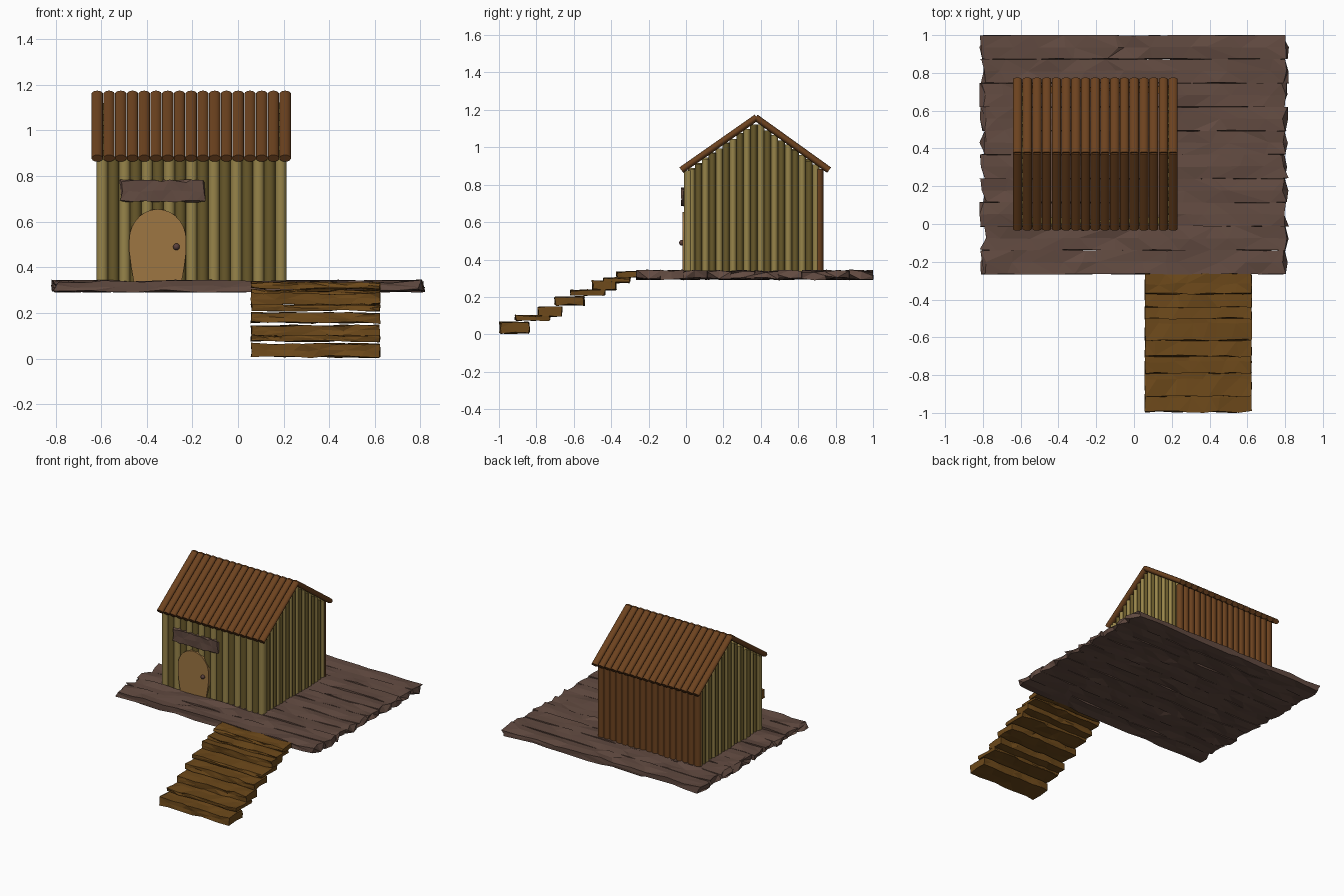
import bpy, bmesh, math, random
from mathutils import Vector, Matrix

if "Cube" in bpy.data.objects:
    bpy.data.objects.remove(bpy.data.objects["Cube"])

random.seed(4)


def material(name, r, g, b):
    m = bpy.data.materials.new(name)
    m.diffuse_color = [(c / 255) ** 2.2 for c in (r, g, b)] + [1]
    m.use_nodes = True
    m.node_tree.nodes["Principled BSDF"].inputs["Base Color"].default_value = m.diffuse_color
    return m


DECK = material("weathered_wood", 98, 76, 67)
STEP = material("step_wood", 108, 74, 32)
BROWN = material("brown_log", 108, 68, 36)
LIGHT = material("light_cane", 150, 131, 75)
DARK = material("dark_cane", 104, 89, 46)
TAN = material("door_wood", 156, 117, 68)
KNOB = material("knob", 90, 66, 62)


def finish(name, bm, mat, smooth=False):
    bmesh.ops.recalc_face_normals(bm, faces=bm.faces)
    me = bpy.data.meshes.new(name)
    bm.to_mesh(me)
    bm.free()
    me.materials.append(mat)
    ob = bpy.data.objects.new(name, me)
    bpy.context.collection.objects.link(ob)
    if smooth:
        bpy.context.view_layer.objects.active = ob
        ob.select_set(True)
        bpy.ops.object.shade_smooth_by_angle(angle=math.radians(40))
        ob.select_set(False)
    return ob


def plank(name, x, y, z, mat, seg=12, jit=(0.02, 0.004, 0.006)):
    """Rough-hewn board along x: eight-point section, jittered at every station."""
    bm = bmesh.new()
    sect = [(0, 0), (.5, 0), (1, 0), (1, .5), (1, 1), (.5, 1), (0, 1), (0, .5)]
    rings = []
    for i in range(seg + 1):
        t = i / seg
        end = i in (0, seg)
        inward = 1 if i == 0 else -1
        ring = []
        for u, v in sect:
            dx = inward * random.uniform(0, jit[0]) if end else random.uniform(-.4, .4) * (x[1] - x[0]) / seg
            ring.append(bm.verts.new((
                x[0] + t * (x[1] - x[0]) + dx,
                y[0] + u * (y[1] - y[0]) + random.uniform(-1, 1) * jit[1],
                z[0] + v * (z[1] - z[0]) + random.uniform(-1, 1) * jit[2])))
        rings.append(ring)
    for a, b in zip(rings, rings[1:]):
        for k in range(8):
            bm.faces.new((a[k], a[(k + 1) % 8], b[(k + 1) % 8], b[k]))
    bm.faces.new(rings[0])
    bm.faces.new(rings[-1])
    bmesh.ops.triangulate(bm, faces=bm.faces)
    return finish(name, bm, mat)


def log(name, a, b, rx, ry, mat):
    """Round pole from a to b; rx is its half-width along world x."""
    a, b = Vector(a), Vector(b)
    w = (b - a).normalized()
    u = Vector((1, 0, 0))
    v = w.cross(u)
    rot = Matrix((u, v, w)).transposed().to_4x4()
    bm = bmesh.new()
    bmesh.ops.create_cone(bm, cap_ends=True, segments=14, radius1=1, radius2=1, depth=(b - a).length)
    bm.transform(Matrix.Translation((a + b) / 2) @ rot @ Matrix.Diagonal((rx, ry, 1, 1)))
    return finish(name, bm, mat, True)


# deck: ten rough boards
for i in range(10):
    y0 = -0.265 + i * 0.1265
    plank(f"deck_board_{i}", (-0.82, 0.82), (y0, y0 + 0.1255), (0.297, 0.338), DECK, 12, (0.04, 0.003, 0.008))

# steps: overlapping treads, front to back
treads = [(-.995, -.84, .008, .065), (-.91, -.73, .076, .10), (-.79, -.665, .098, .145),
          (-.70, -.545, .157, .20), (-.615, -.435, .212, .236), (-.50, -.375, .238, .285),
          (-.44, -.30, .278, .30), (-.37, -.265, .307, .334)]
for i, (y0, y1, z0, z1) in enumerate(treads):
    plank(f"step_{i}", (0.055, 0.625), (y0, y1), (z0, z1), STEP, 7, (0.006, 0.006, 0.006))

# front and back walls
X0, X1, N = -0.595, 0.188, 17
FLOOR = 0.33
for i in range(N):
    x = X0 + (X1 - X0) * i / (N - 1)
    cane = DARK if i % 2 else LIGHT
    log(f"front_wall_pole_{i}", (x, 0.014, FLOOR), (x, 0.014, 0.875), 0.0255, 0.025, cane)
    log(f"back_wall_pole_{i}", (x, 0.712, FLOOR), (x, 0.712, 0.885), 0.0255, 0.022, BROWN)

# gable walls, pole tops following the roof slope
for side, x in (("left", X0), ("right", X1)):
    for i in range(19):
        y = 0.03 + 0.665 * i / 18
        top = 1.14 - 0.71 * abs(y - 0.375) - random.uniform(0, 0.012)
        log(f"{side}_wall_pole_{i}", (x, y, FLOOR), (x, y, top), 0.024, 0.0195, DARK if i % 2 else LIGHT)

# roof poles on both slopes
for i in range(N):
    x = -0.617 + 0.824 * i / (N - 1)
    log(f"roof_front_pole_{i}", (x, -0.025, 0.878), (x, 0.378, 1.16), 0.025, 0.018, BROWN)
    log(f"roof_back_pole_{i}", (x, 0.765, 0.878), (x, 0.372, 1.16), 0.025, 0.018, BROWN)

# arched door: bulging sides under a round head
half = [(0.105, 0.338), (0.116, 0.40), (0.125, 0.47), (0.125, 0.52)]
arch = [(0.125 * math.cos(t), 0.52 + 0.135 * math.sin(t)) for t in [math.pi * k / 14 for k in range(1, 14)]]
outline = half + arch + [(-px, pz) for px, pz in reversed(half)]
bm = bmesh.new()
face = bm.faces.new([bm.verts.new((-0.352 + px, -0.018, pz)) for px, pz in outline])
ext = bmesh.ops.extrude_face_region(bm, geom=[face])
bmesh.ops.translate(bm, vec=(0, 0.025, 0), verts=[v for v in ext["geom"] if isinstance(v, bmesh.types.BMVert)])
finish("door", bm, TAN)

# door knob
bm = bmesh.new()
bmesh.ops.create_uvsphere(bm, u_segments=14, v_segments=8, radius=0.015)
bmesh.ops.translate(bm, vec=(-0.27, -0.022, 0.49), verts=bm.verts)
finish("door_knob", bm, KNOB, True)

# blank sign board above the door
plank("sign_board", (-0.52, -0.14), (-0.024, 0.0), (0.688, 0.778), DECK, 8, (0.02, 0.003, 0.007))
